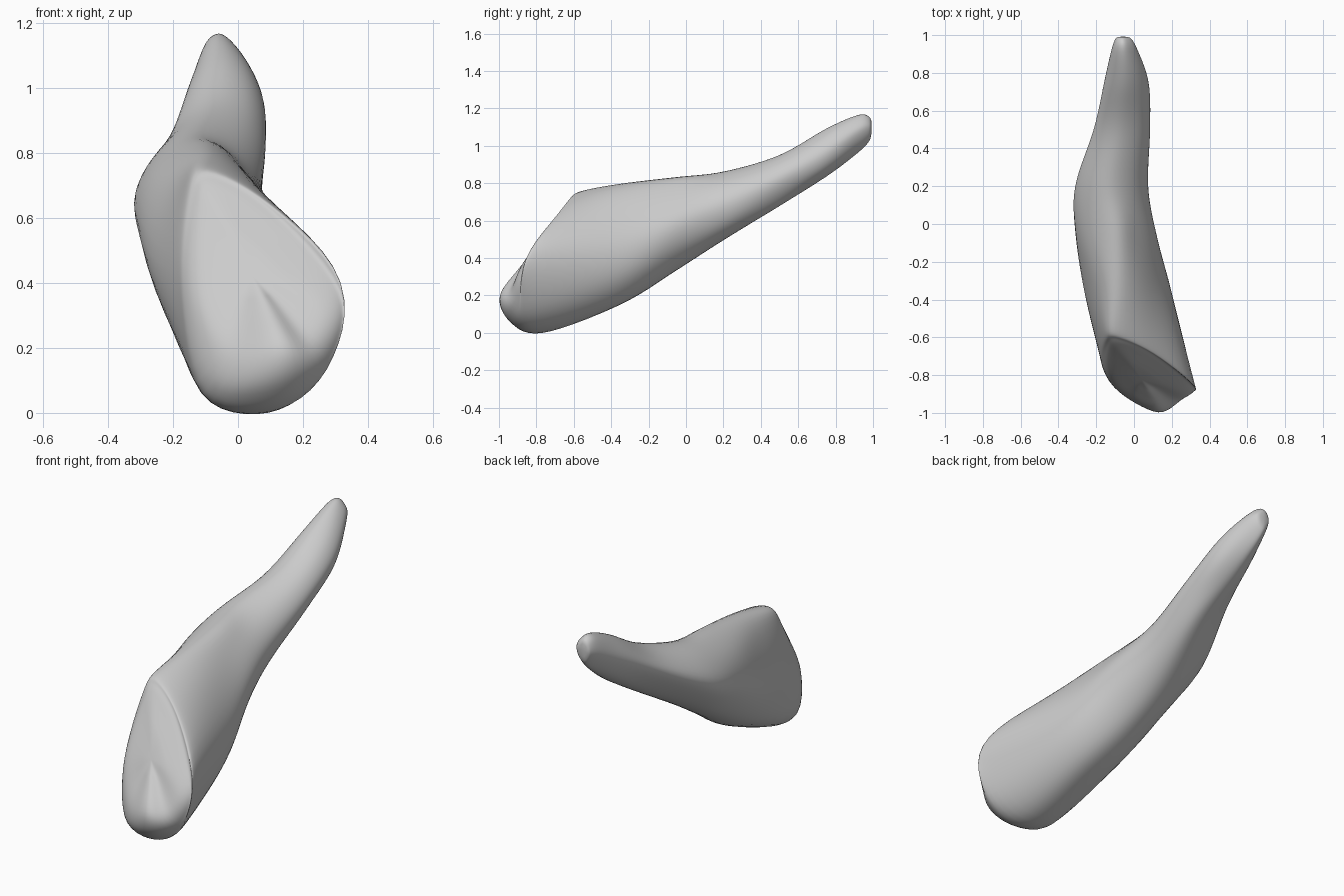
import bpy, bmesh
from mathutils import Vector

if "Cube" in bpy.data.objects:
    bpy.data.objects.remove(bpy.data.objects["Cube"])

# Cross-sections (x, z), clockwise from the top point, keyed by depth y
body = {
    0.93: [(-.06, 1.168), (-.02, 1.145), (.015, 1.09), (0, 1.02), (-.05, .97), (-.09, 1.0), (-.118, 1.07), (-.1, 1.14)],
    0.75: [(-.05, 1.093), (.03, 1.055), (.078, .97), (.055, .88), (-.03, .833), (-.11, .87), (-.16, .97), (-.12, 1.055)],
    0.50: [(-.07, .95), (.03, .92), (.085, .84), (.065, .75), (0, .68), (-.1, .70), (-.215, .82), (-.16, .91)],
    0.20: [(-.13, .863), (0, .81), (.073, .70), (.05, .57), (-.05, .495), (-.19, .53), (-.315, .66), (-.25, .80)],
    -0.05: [(-.1, .836), (.02, .75), (.115, .60), (.09, .44), (-.03, .335), (-.19, .38), (-.31, .56), (-.26, .74)],
    -0.35: [(-.09, .80), (.06, .70), (.185, .48), (.18, .28), (.05, .15), (-.16, .21), (-.268, .44), (-.2, .70)],
}
# Slanted front end: rim, rounded lip and face edge (x, y, z)
rim = [(-.1, -.56, .76), (.1, -.65, .65), (.31, -.81, .42), (.26, -.82, .13),
       (.09, -.78, -.003), (-.12, -.74, .06), (-.19, -.67, .38), (-.165, -.58, .67)]
lip = [(-.09, -.61, .725), (.1, -.69, .62), (.315, -.86, .37), (.275, -.90, .16),
       (.12, -.955, .07), (-.09, -.87, .08), (-.165, -.76, .36), (-.14, -.64, .64)]
face = [(-.075, -.655, .67), (.07, -.73, .57), (.25, -.88, .36), (.22, -.94, .22),
        (.13, -1.0, .20), (-.03, -.92, .18), (-.12, -.815, .36), (-.11, -.69, .59)]


def spline(p0, p1, p2, p3, t):
    return 0.5 * (2 * p1 + (p2 - p0) * t + (2 * p0 - 5 * p1 + 4 * p2 - p3) * t ** 2
                  + (3 * p1 - p0 - 3 * p2 + p3) * t ** 3)


def shrink(ring, centre, s):
    c = Vector(centre)
    return [c + (Vector(p) - c) * s for p in ring]


def smooth_ring(ring, n=6):
    r = [Vector(p) for p in ring]
    m = len(r)
    return [spline(r[i - 1], r[i], r[(i + 1) % m], r[(i + 2) % m], k / n)
            for i in range(m) for k in range(n)]


# Ordered key rings from the thin tip to the broad slanted end
keys = [[(x, y, z) for x, z in pts] for y, pts in body.items()]
tip_centre, face_centre = (-.065, 1.005, 1.12), (.04, -.82, .45)
tip = [(p[0], .99, p[2]) for p in shrink(keys[0], tip_centre, .55)]
keys = [tip] + keys + [rim, lip, face, shrink(face, face_centre, .5)]
rings = [smooth_ring(k) for k in keys]

# Loft the rings with interpolated in-betweens
steps, lofted = 7, []
for i in range(len(rings) - 1):
    quad = [rings[max(i - 1, 0)], rings[i], rings[i + 1], rings[min(i + 2, len(rings) - 1)]]
    for s in range(steps):
        lofted.append([spline(*ps, s / steps) for ps in zip(*quad)])
lofted.append(rings[-1])

bm = bmesh.new()
loops = [[bm.verts.new(p) for p in ring] for ring in lofted]
n = len(loops[0])
for a, b in zip(loops, loops[1:]):
    for j in range(n):
        bm.faces.new((a[j], a[(j + 1) % n], b[(j + 1) % n], b[j]))

# Close both ends
for loop, centre in ((loops[0], tip_centre), (loops[-1], face_centre)):
    c = bm.verts.new(centre)
    for j in range(n):
        bm.faces.new((loop[j], loop[(j + 1) % n], c))

# Soften slightly
for _ in range(5):
    bmesh.ops.smooth_vert(bm, verts=bm.verts, factor=0.4, use_axis_x=True, use_axis_y=True, use_axis_z=True)
bmesh.ops.recalc_face_normals(bm, faces=bm.faces)
for f in bm.faces:
    f.smooth = True
mesh = bpy.data.meshes.new("tapered_bone")
bm.to_mesh(mesh)
bm.free()
bpy.context.collection.objects.link(bpy.data.objects.new("tapered_bone", mesh))
